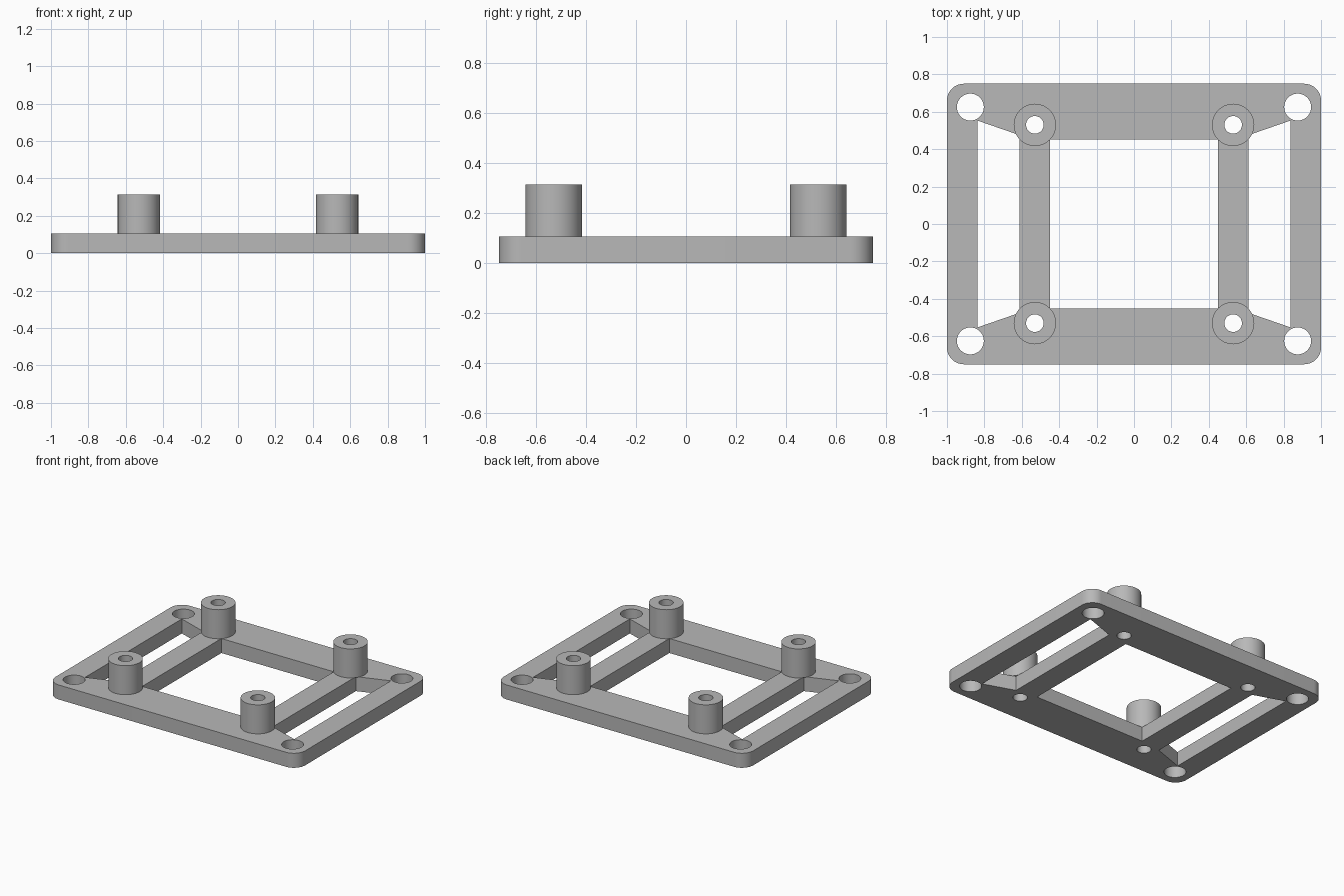
import bpy, bmesh
from math import sin, cos, pi

cube = bpy.data.objects.get("Cube")
if cube:
    bpy.data.objects.remove(cube, do_unlink=True)

grey = bpy.data.materials.new("mid grey")
grey.use_nodes = True
colour = (0.48, 0.48, 0.48, 1)
grey.diffuse_color = colour
grey.node_tree.nodes["Principled BSDF"].inputs["Base Color"].default_value = colour

PLATE_TOP, POST_TOP = 0.105, 0.315
POST_X = POST_Y = 0.53
HOLE_X, HOLE_Y = 0.875, 0.625
POST_R, BORE_R, HOLE_R = 0.113, 0.047, 0.072


def arc(cx, cy, r, start=0.0, sweep=2 * pi, steps=48, closed=True):
    count = steps if closed else steps + 1
    return [(cx + r * cos(start + sweep * i / steps),
             cy + r * sin(start + sweep * i / steps)) for i in range(count)]


def rounded_rectangle(hx, hy, r):
    points = []
    for i, (sx, sy) in enumerate([(1, 1), (-1, 1), (-1, -1), (1, -1)]):
        points += arc(sx * (hx - r), sy * (hy - r), r, i * pi / 2, pi / 2, 10, False)
    return points


def extrude_outlines(name, outlines, bottom, top):
    """Solid from one outer outline and any number of hole outlines."""
    curve = bpy.data.curves.new(name + "_outline", "CURVE")
    curve.dimensions = "2D"
    curve.fill_mode = "BOTH"
    curve.extrude = (top - bottom) / 2
    for points in outlines:
        spline = curve.splines.new("POLY")
        spline.points.add(len(points) - 1)
        for p, (x, y) in zip(spline.points, points):
            p.co = (x, y, 0, 1)
        spline.use_cyclic_u = True
    helper = bpy.data.objects.new(name + "_outline", curve)
    bpy.context.collection.objects.link(helper)
    bpy.context.view_layer.update()
    depsgraph = bpy.context.evaluated_depsgraph_get()
    mesh = bpy.data.meshes.new_from_object(helper.evaluated_get(depsgraph))
    bpy.data.objects.remove(helper, do_unlink=True)

    bm = bmesh.new()
    bm.from_mesh(mesh)
    bmesh.ops.remove_doubles(bm, verts=bm.verts, dist=0.0002)
    bmesh.ops.translate(bm, verts=bm.verts, vec=(0, 0, (top + bottom) / 2))
    bmesh.ops.recalc_face_normals(bm, faces=bm.faces)
    bm.to_mesh(mesh)
    bm.free()
    mesh.materials.clear()
    mesh.materials.append(grey)

    obj = bpy.data.objects.new(name, mesh)
    bpy.context.collection.objects.link(obj)
    bpy.ops.object.select_all(action="DESELECT")
    obj.select_set(True)
    bpy.context.view_layer.objects.active = obj
    bpy.ops.object.shade_smooth_by_angle(angle=pi / 6)
    return obj


# Base frame: rounded plate with a square window, side slots and round holes
window = [(0.45, 0.453), (-0.45, 0.453), (-0.45, -0.453), (0.45, -0.453)]
slot = [(0.612, 0.475), (0.612, -0.475), (0.837, -0.553), (0.837, 0.553)]
outlines = [rounded_rectangle(1.0, 0.75, 0.09), window]
corners = [(sx, sy) for sx in (-1, 1) for sy in (-1, 1)]
for side in (-1, 1):
    outlines.append([(side * x, y) for x, y in slot])
for sx, sy in corners:
    outlines.append(arc(sx * HOLE_X, sy * HOLE_Y, HOLE_R))
    outlines.append(arc(sx * POST_X, sy * POST_Y, BORE_R))
extrude_outlines("base_frame", outlines, 0, PLATE_TOP)

# Four hollow standoff posts
for sx, sy in corners:
    name = ("back" if sy > 0 else "front") + ("_left" if sx > 0 else "_right") + "_post"
    x, y = sx * POST_X, sy * POST_Y
    extrude_outlines(name, [arc(x, y, POST_R), arc(x, y, BORE_R)], PLATE_TOP, POST_TOP)
